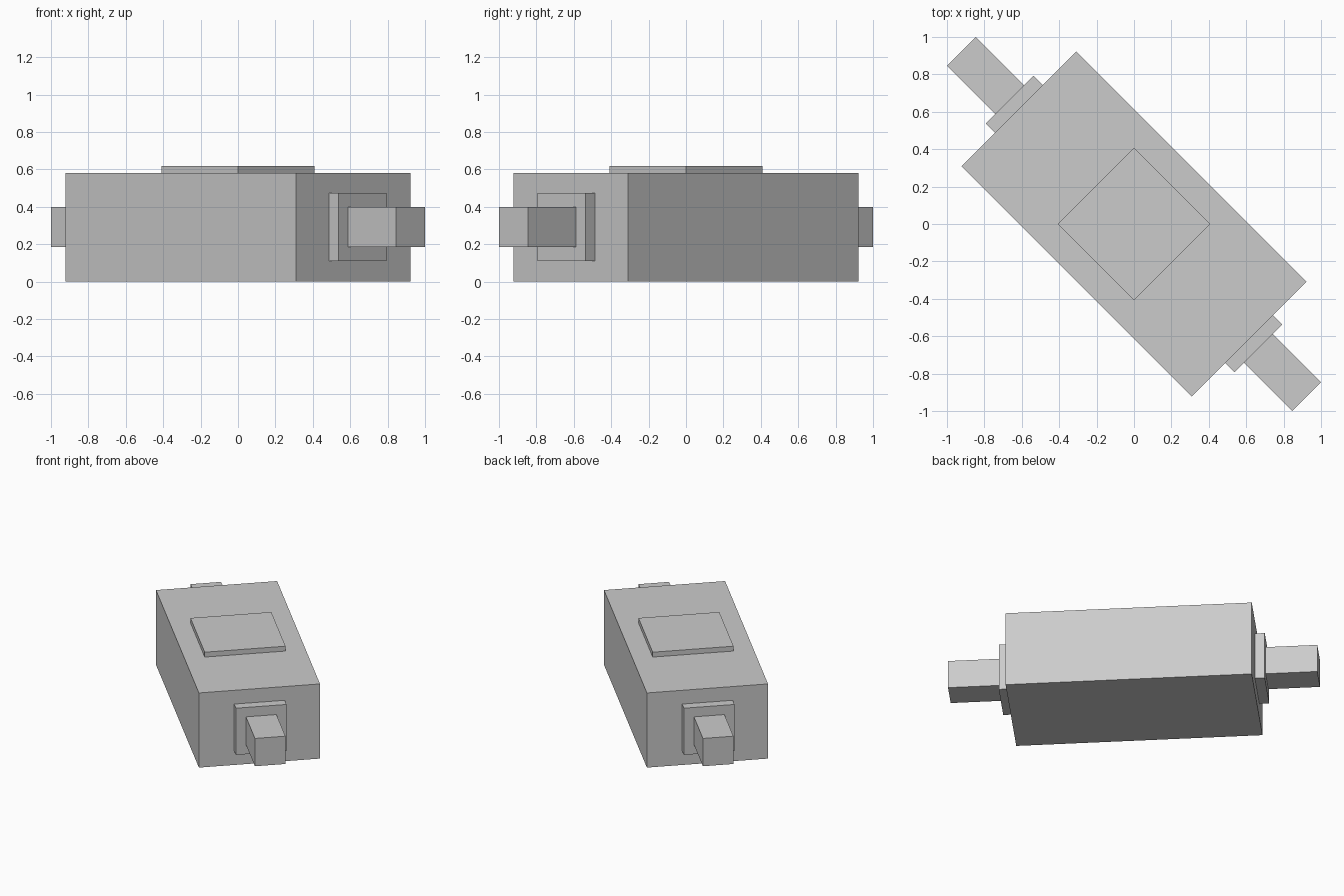
import bpy
from math import radians
from mathutils import Matrix

cube = bpy.data.objects.get("Cube")
if cube:
    bpy.data.objects.remove(cube, do_unlink=True)

# Single plain grey
grey = bpy.data.materials.new("plain_grey")
grey.use_nodes = True
color = (0.6, 0.6, 0.6, 1)
grey.diffuse_color = color
grey.node_tree.nodes["Principled BSDF"].inputs["Base Color"].default_value = color

# The whole model lies diagonally across the ground
TURN = Matrix.Rotation(radians(-45), 4, "Z")


def box(name, x, y, z):
    """Box spanning the given (low, high) ranges, turned onto the diagonal."""
    bpy.ops.mesh.primitive_cube_add(size=1)
    ob = bpy.context.object
    ob.name = name
    spans = (x, y, z)
    center = [(a + b) / 2 for a, b in spans]
    size = [b - a for a, b in spans]
    ob.data.transform(Matrix.Diagonal((*size, 1)))
    ob.matrix_world = TURN @ Matrix.Translation(center)
    ob.data.materials.append(grey)
    return ob


# Main housing and raised lid plate
box("body", (-0.87, 0.87), (-0.433, 0.433), (0, 0.58))
box("top_plate", (-0.289, 0.289), (-0.289, 0.289), (0.58, 0.618))

# Collar and square rod at each end
for side, sign in (("front", 1), ("back", -1)):
    def along(a, b):
        return tuple(sorted((sign * a, sign * b)))
    box(side + "_collar", along(0.87, 0.94), (-0.181, 0.181), (0.11, 0.473))
    box(side + "_rod", along(0.94, 1.305), (-0.109, 0.109), (0.184, 0.4))
